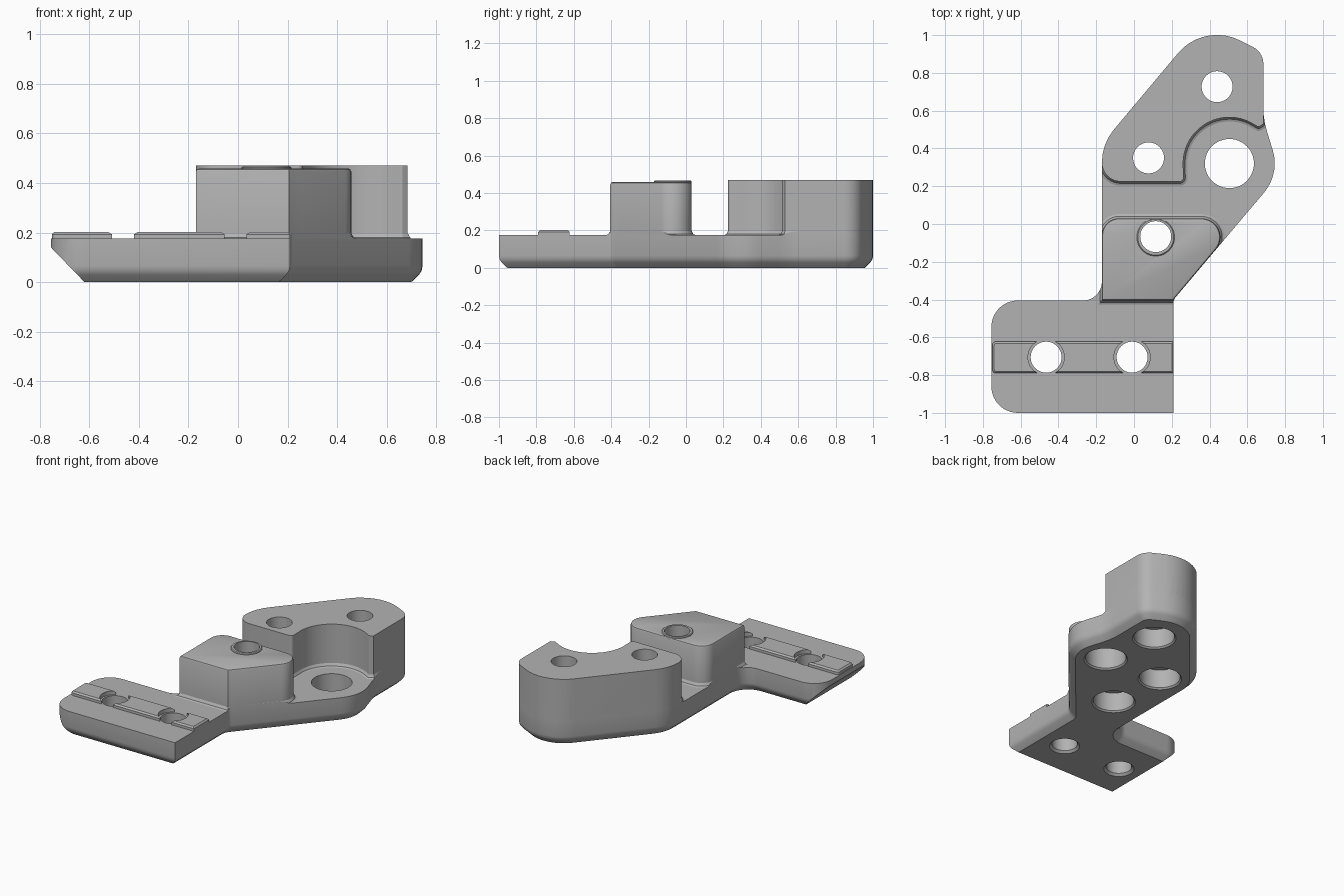
import bpy
import bmesh
from math import sin, cos, tan, pi, radians
from mathutils import Vector

if "Cube" in bpy.data.objects:
    bpy.data.objects.remove(bpy.data.objects["Cube"], do_unlink=True)

grey = bpy.data.materials.new("plain_grey")
grey.use_nodes = True
grey.diffuse_color = (0.45, 0.45, 0.45, 1)
grey.node_tree.nodes["Principled BSDF"].inputs["Base Color"].default_value = grey.diffuse_color


def rounded(corners):
    """Outline from (x, y, radius) corners, each replaced by a tangent arc."""
    out = []
    for i, (x, y, r) in enumerate(corners):
        p = Vector((x, y))
        if r == 0:
            out.append(p)
            continue
        a = (Vector(corners[i - 1][:2]) - p).normalized()
        b = (Vector(corners[(i + 1) % len(corners)][:2]) - p).normalized()
        half = a.angle(b) / 2
        centre = p + (a + b).normalized() * r / sin(half)
        start = p + a * r / tan(half) - centre
        end = p + b * r / tan(half) - centre
        sweep = start.angle_signed(end)
        steps = max(3, int(abs(sweep) / radians(8)))
        for k in range(steps + 1):
            t = -sweep * k / steps
            out.append(centre + Vector((start.x * cos(t) - start.y * sin(t),
                                        start.x * sin(t) + start.y * cos(t))))
    return out


def circle(x, y, r, n=48):
    return [Vector((x + r * cos(2 * pi * k / n), y + r * sin(2 * pi * k / n))) for k in range(n)]


def offset(outline, d):
    """Move an outline outward by d with mitred corners."""
    out = []
    for i, p in enumerate(outline):
        a = (p - outline[i - 1]).normalized()
        b = (outline[(i + 1) % len(outline)] - p).normalized()
        na, nb = Vector((a.y, -a.x)), Vector((b.y, -b.x))
        out.append(p + (na + nb) * d / (1 + na.dot(nb)))
    return out


def stack(bm, outline, levels):
    """Closed solid from copies of an outline at (height, offset) levels."""
    rings = [[bm.verts.new((p.x, p.y, z)) for p in offset(outline, d)] for z, d in levels]
    n = len(outline)
    for low, high in zip(rings, rings[1:]):
        for i in range(n):
            j = (i + 1) % n
            bm.faces.new((low[i], low[j], high[j], high[i]))
    bm.faces.new(rings[0][::-1])
    bm.faces.new(rings[-1])


def solid(name, *parts):
    bm = bmesh.new()
    for outline, levels in parts:
        stack(bm, outline, levels)
    mesh = bpy.data.meshes.new(name)
    bm.to_mesh(mesh)
    bm.free()
    mesh.materials.append(grey)
    ob = bpy.data.objects.new(name, mesh)
    bpy.context.collection.objects.link(ob)
    return ob


def boolean(ob, cutter, operation="DIFFERENCE"):
    mod = ob.modifiers.new("cut", "BOOLEAN")
    mod.operation, mod.solver, mod.object = operation, "EXACT", cutter
    bpy.context.view_layer.objects.active = ob
    bpy.ops.object.modifier_apply(modifier=mod.name)


TOP = 0.175
back_corners = [(0.685, 0.909, 0.1), (0.371, 1.069, 0.27), (-0.17, 0.424, 0.27)]

# Base plate with eased lower edge
plate_outline = rounded([(-0.755, -1, 0.14), (0.21, -1, 0), (0.21, -0.4, 0.04),
                         (0.773, 0.266, 0.24), (0.685, 0.552, 0.4)] + back_corners
                        + [(-0.17, -0.405, 0.1), (-0.755, -0.405, 0.14)])
plate = solid("base_plate", (plate_outline, [(0, -0.045), (0.03, -0.014), (0.045, -0.004),
                                             (0.065, 0), (TOP, 0)]))

# Long slope under the outer end of the plate
wedge = solid("slope_cutter", ([Vector(p) for p in ((-0.9, -1.1), (-0.615, -1.1), (-0.615, -0.3), (-0.9, -0.3))],
                               [(-0.005, 0), (0.29, 0)]))
for v in wedge.data.vertices:
    if v.co.z > 0.1 and v.co.x > -0.7:
        v.co.x = -0.9
boolean(plate, wedge)

# Rear block, curved around the large pivot hole
scoop = [(0.505 + 0.245 * cos(radians(a)), 0.32 + 0.245 * sin(radians(a)), 0)
         for a in range(184, 60, -6)]
rear = solid("rear_block", (rounded([(-0.17, 0.225, 0.1), (0.262, 0.225, 0.02)] + scoop
                                    + [(0.66, 0.513, 0.012), (0.685, 0.53, 0)] + back_corners),
                            [(0.165, 0.022), (TOP, 0.022), (0.18, 0.01), (0.197, 0), (0.47, 0)]))

# Middle block with a small cove at its foot
middle = solid("middle_block", (rounded([(-0.17, -0.405, 0), (0.206, -0.405, 0), (0.572, 0.03, 0.1), (-0.17, 0.03, 0.09)]),
                                [(0.165, 0.022), (TOP, 0.022), (0.18, 0.01), (0.197, 0),
                                 (0.446, 0), (0.455, -0.004), (0.459, -0.013)]))

# Trim the coves flush with the plate sides
limit = solid("side_trimmer", (plate_outline, [(0.1, 0), (0.6, 0)]))
boolean(rear, limit, "INTERSECT")
boolean(middle, limit, "INTERSECT")

lip = solid("hole_lip", (circle(0.115, -0.07, 0.1), [(0.44, 0), (0.463, 0), (0.468, -0.005)]))

# Raised rail across the front of the plate
rail = solid("locating_rail", (rounded([(-0.75, -0.79, 0.02), (0.21, -0.79, 0), (0.21, -0.622, 0), (-0.75, -0.622, 0.02)]),
                               [(0.165, 0), (0.193, 0), (0.203, -0.01)]))
small_holes = [(-0.465, -0.705), (-0.01, -0.705)]
clearance = solid("rail_gap_cutter", *[(circle(x, y, 0.096), [(0.1, 0), (0.3, 0)]) for x, y in small_holes])
boolean(rail, clearance)

# Holes: plain, pivot, and counterbored from beneath
plain = [(-0.02, 0.035), (0.015, 0), (0.6, 0)]
bored = [(-0.01, 0.068), (0.01, 0.048), (0.14, 0.048), (0.14, 0), (0.6, 0)]
holes = solid("hole_cutter",
              *[(circle(x, y, 0.082), plain) for x, y in small_holes],
              (circle(0.505, 0.32, 0.13), [(-0.01, 0.02), (0.01, 0), (0.6, 0)]),
              *[(circle(x, y, 0.082), bored) for x, y in ((0.44, 0.727), (0.077, 0.35), (0.115, -0.067))])
for part in (plate, rear, middle, lip):
    boolean(part, holes)

for cutter in (wedge, limit, clearance, holes):
    bpy.data.objects.remove(cutter, do_unlink=True)

# Smooth curved walls, keep edges crisp
bpy.ops.object.select_all(action="DESELECT")
for part in (plate, rear, middle, lip, rail):
    part.select_set(True)
bpy.context.view_layer.objects.active = plate
bpy.ops.object.shade_smooth_by_angle(angle=radians(30))
